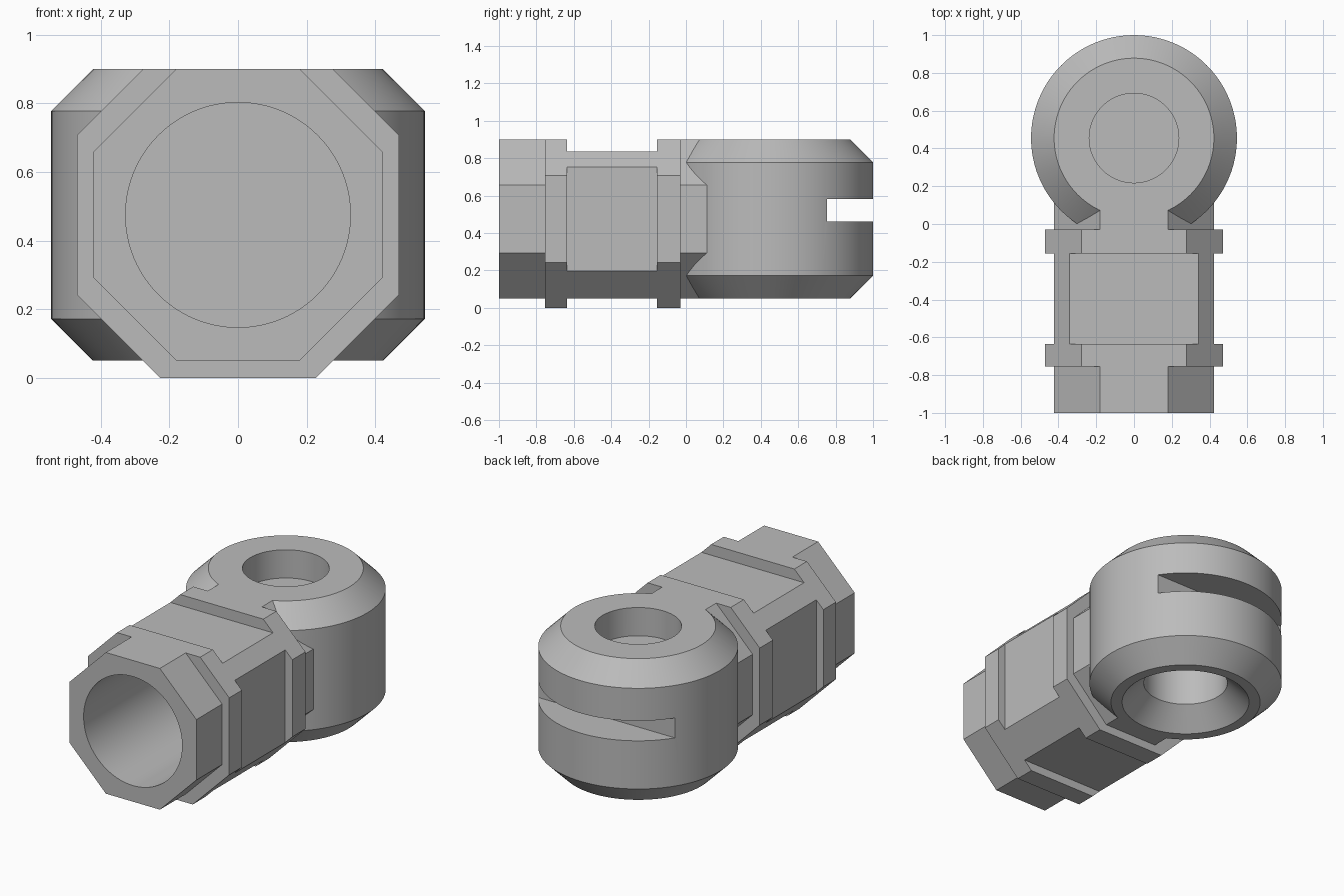
import bpy, bmesh, math

cube = bpy.data.objects.get("Cube")
if cube:
    bpy.data.objects.remove(cube, do_unlink=True)

MID = 0.475        # height of the arm axis
HEAD_Y = 0.455     # centre of the round head
TOP, BASE = 0.9, 0.05
SEGMENTS = 96

grey = bpy.data.materials.new("plain grey")
grey.use_nodes = True
grey.diffuse_color = (0.5, 0.5, 0.5, 1)
grey.node_tree.nodes["Principled BSDF"].inputs["Base Color"].default_value = grey.diffuse_color


def finish(name, bm):
    bmesh.ops.recalc_face_normals(bm, faces=bm.faces)
    mesh = bpy.data.meshes.new(name)
    bm.to_mesh(mesh)
    bm.free()
    mesh.materials.append(grey)
    obj = bpy.data.objects.new(name, mesh)
    bpy.context.collection.objects.link(obj)
    return obj


def arm_section(name, y0, y1, half, low, high, corner):
    """Eight-sided bar along y; each 45 degree corner lies on |x| + |z - MID| = corner."""
    lo, hi = MID - low, high - MID
    right = [(corner - lo, -lo), (half, half - corner), (half, corner - half), (corner - hi, hi)]
    outline = right + [(-x, z) for x, z in reversed(right)]
    bm = bmesh.new()
    face = bm.faces.new([bm.verts.new((x, y0, MID + z)) for x, z in outline])
    new = bmesh.ops.extrude_face_region(bm, geom=[face])["geom"]
    bmesh.ops.translate(bm, vec=(0, y1 - y0, 0),
                        verts=[v for v in new if isinstance(v, bmesh.types.BMVert)])
    return finish(name, bm)


def turned(name, profile):
    """Solid of revolution about the vertical axis of the head."""
    bm = bmesh.new()
    rings = []
    for r, z in profile:
        rings.append([bm.verts.new((r * math.sin(a), HEAD_Y + r * math.cos(a), z))
                      for a in (math.tau * i / SEGMENTS for i in range(SEGMENTS))])
    for lower, upper in zip(rings, rings[1:]):
        for i in range(SEGMENTS):
            j = (i + 1) % SEGMENTS
            bm.faces.new((lower[i], lower[j], upper[j], upper[i]))
    bm.faces.new(rings[0])
    bm.faces.new(rings[-1])
    return finish(name, bm)


def combine(target, other, operation):
    mod = target.modifiers.new(operation, "BOOLEAN")
    mod.operation = operation
    mod.solver = "EXACT"
    mod.object = other
    bpy.context.view_layer.objects.active = target
    bpy.ops.object.modifier_apply(modifier=mod.name)
    bpy.data.objects.remove(other, do_unlink=True)


# Round head with chamfered rims
joint = turned("rod_end_joint", [(0.423, BASE), (0.545, 0.172), (0.545, 0.778), (0.423, TOP)])

# Arm: rear neck, two collars, waist between them, front socket end
for part in (
    arm_section("neck", -0.1, 0.3, 0.423, BASE, TOP, 0.605),
    arm_section("rear_collar", -0.155, -0.03, 0.47, 0.0, TOP, 0.702),
    arm_section("waist", -0.68, -0.12, 0.423, BASE, 0.835, 0.702),
    arm_section("front_collar", -0.755, -0.635, 0.47, 0.0, TOP, 0.702),
    arm_section("socket_end", -1.0, -0.7, 0.423, BASE, TOP, 0.605),
):
    combine(joint, part, "UNION")

# Bolt holes: shallow above, countersunk below
combine(joint, turned("top_hole", [(0.237, 0.73), (0.237, 1.0)]), "DIFFERENCE")
combine(joint, turned("countersunk_hole", [(0.41, 0.0), (0.36, BASE), (0.237, 0.173),
                                           (0.237, 0.62)]), "DIFFERENCE")

# Socket bore in the front of the arm
bpy.ops.mesh.primitive_cylinder_add(vertices=SEGMENTS, radius=0.328, depth=1.0,
                                    location=(0, -0.7, MID), rotation=(math.pi / 2, 0, 0))
combine(joint, bpy.context.object, "DIFFERENCE")

# Slot across the back of the head
bpy.ops.mesh.primitive_cube_add(size=1, location=(0, 1.0, 0.522))
bpy.context.object.scale = (2, 0.49, 0.12)
bpy.context.view_layer.update()
combine(joint, bpy.context.object, "DIFFERENCE")

# One colour, sharp machined edges
joint.data.materials.clear()
joint.data.materials.append(grey)
for face in joint.data.polygons:
    face.material_index = 0
bpy.ops.object.select_all(action="DESELECT")
joint.select_set(True)
bpy.context.view_layer.objects.active = joint
bpy.ops.object.shade_smooth_by_angle(angle=math.radians(30))
